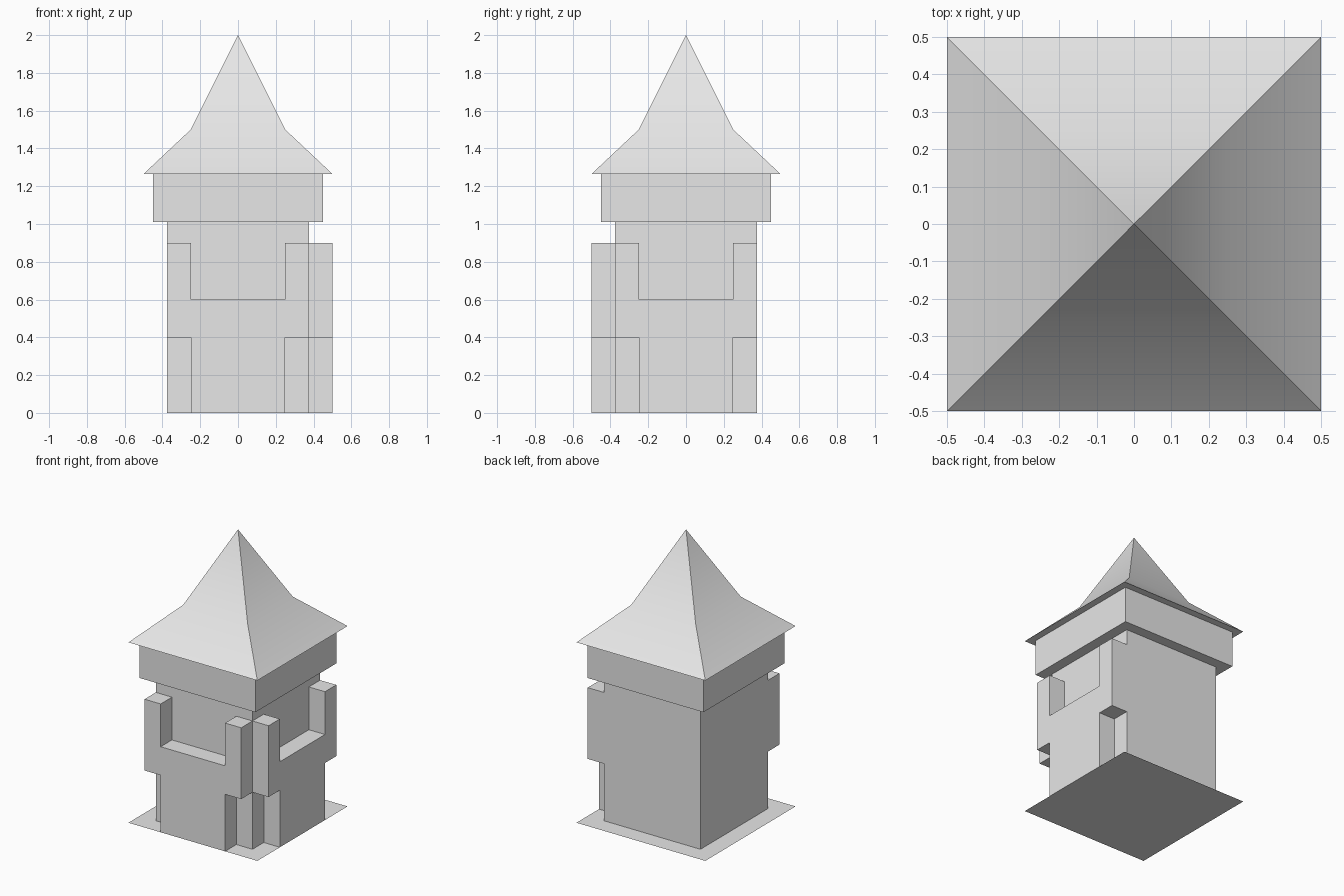
import bpy
import bmesh
import math
from mathutils import Matrix, Vector

if "Cube" in bpy.data.objects:
    bpy.data.objects.remove(bpy.data.objects["Cube"], do_unlink=True)

# Single plain material
stone = bpy.data.materials.new("light_grey")
stone.use_nodes = True
GREY = (0.8, 0.8, 0.8, 1)
stone.diffuse_color = GREY
stone.node_tree.nodes["Principled BSDF"].inputs["Base Color"].default_value = GREY


def finish(name, bm):
    bmesh.ops.recalc_face_normals(bm, faces=bm.faces)
    mesh = bpy.data.meshes.new(name)
    bm.to_mesh(mesh)
    bm.free()
    mesh.materials.append(stone)
    obj = bpy.data.objects.new(name, mesh)
    bpy.context.collection.objects.link(obj)
    return obj


def drop_ground_faces(bm):
    # The base plate already closes everything at ground level
    low = [f for f in bm.faces if all(abs(v.co.z) < 1e-5 for v in f.verts)]
    bmesh.ops.delete(bm, geom=low, context="FACES_ONLY")


def square_tower(name, rings, tip=None):
    """Stack square rings of (half width, height), closed by a cap or a tip."""
    bm = bmesh.new()
    loops = [[bm.verts.new((sx * r, sy * r, z))
              for sx, sy in ((-1, -1), (1, -1), (1, 1), (-1, 1))]
             for r, z in rings]
    bm.faces.new(loops[0])
    for a, b in zip(loops, loops[1:]):
        for i in range(4):
            j = (i + 1) % 4
            bm.faces.new((a[i], a[j], b[j], b[i]))
    top = loops[-1]
    if tip is None:
        bm.faces.new(top)
    else:
        apex = bm.verts.new((0, 0, tip))
        for i in range(4):
            bm.faces.new((top[i], top[(i + 1) % 4], apex))
    bmesh.ops.recalc_face_normals(bm, faces=bm.faces)
    drop_ground_faces(bm)
    return finish(name, bm)


# Base plate: a single sheet on the ground
bm = bmesh.new()
bmesh.ops.create_grid(bm, x_segments=1, y_segments=1, size=0.5)
finish("base_plate", bm)

# Tower body, overhanging storey and flared roof
square_tower("tower_body", [(0.375, 0), (0.375, 1.01)])
square_tower("upper_storey", [(0.45, 1.01), (0.45, 1.265)])
roof = square_tower("roof", [(0.5, 1.265), (0.25, 1.5)], tip=2)
bpy.ops.object.select_all(action="DESELECT")
roof.select_set(True)
bpy.context.view_layer.objects.active = roof
bpy.ops.object.shade_smooth_by_angle(angle=math.radians(30))

# Wall projection: narrow foot, wider notched parapet
half = [(0.25, 0), (0.25, 0.4), (0.375, 0.4), (0.375, 0.9), (0.25, 0.9), (0.25, 0.6)]
outline = half + [(-x, z) for x, z in reversed(half)]
for name, turn in (("front_projection", 0), ("left_projection", 90)):
    bm = bmesh.new()
    face = bm.faces.new([bm.verts.new((x, -0.375, z)) for x, z in outline])
    out = bmesh.ops.extrude_face_region(bm, geom=[face])
    moved = [v for v in out["geom"] if isinstance(v, bmesh.types.BMVert)]
    bmesh.ops.translate(bm, verts=moved, vec=Vector((0, -0.125, 0)))
    bmesh.ops.recalc_face_normals(bm, faces=bm.faces)
    drop_ground_faces(bm)
    bmesh.ops.transform(bm, matrix=Matrix.Rotation(math.radians(turn), 4, "Z"),
                        verts=bm.verts)
    finish(name, bm)
